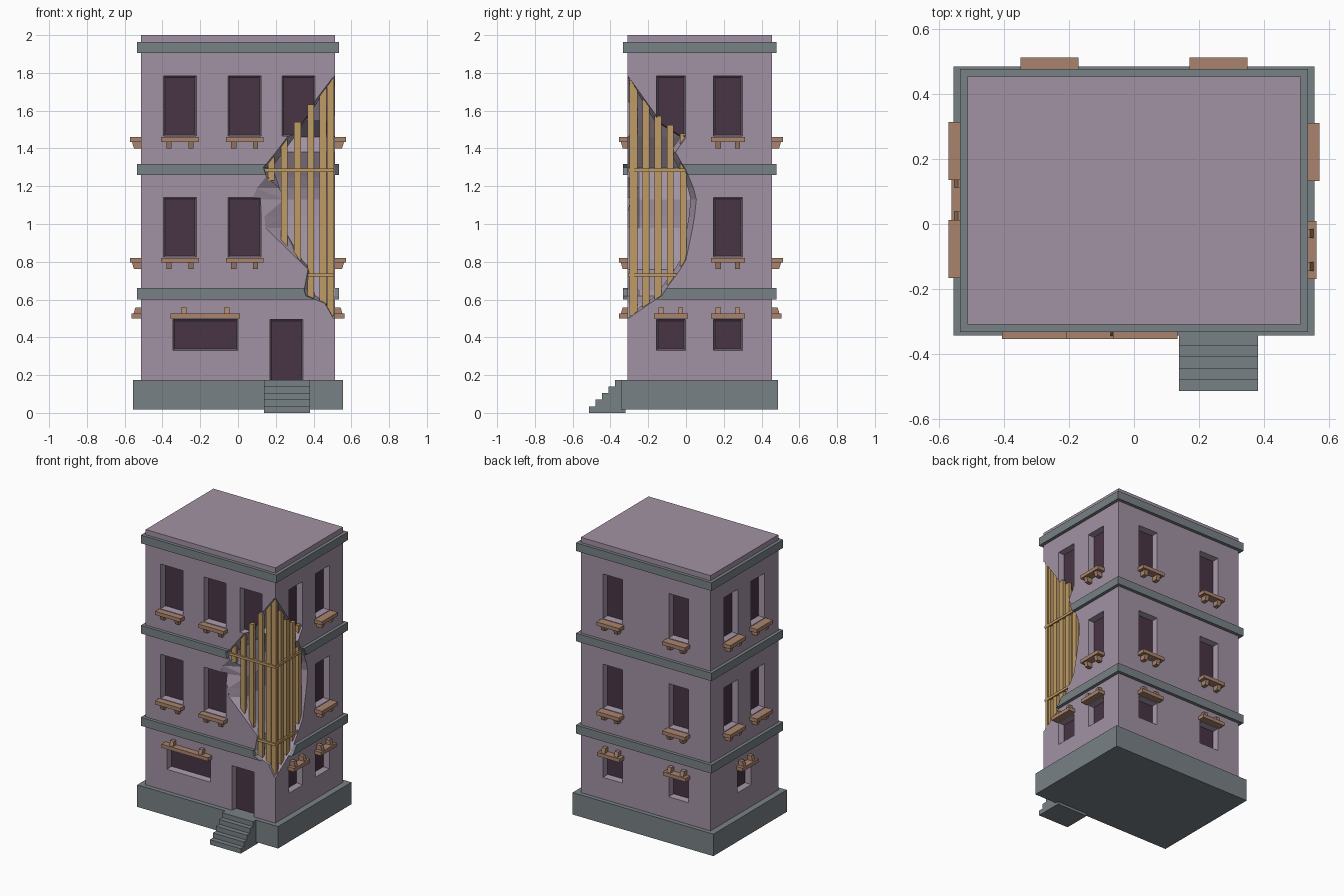
import bpy, bmesh

if "Cube" in bpy.data.objects:
    bpy.data.objects.remove(bpy.data.objects["Cube"])

X, Y0, Y1 = 0.513, -0.31, 0.455      # wall planes


def material(name, rgb):
    m = bpy.data.materials.new(name)
    m.diffuse_color = (*rgb, 1)
    m.use_nodes = True
    m.node_tree.nodes["Principled BSDF"].inputs["Base Color"].default_value = m.diffuse_color
    return m


WALL = material("mauve_plaster", (0.36, 0.29, 0.37))
STONE = material("grey_stone", (0.19, 0.22, 0.235))
DARK = material("dark_pane", (0.065, 0.035, 0.06))
WOOD = material("sill_wood", (0.40, 0.23, 0.155))
LATH = material("lath_wood", (0.52, 0.33, 0.13))


def loft(bm, rings, cyclic=False):
    """Skin a list of point rings; cap the ends unless the loft is cyclic."""
    vs = [[bm.verts.new(p) for p in r] for r in rings]
    n = len(vs[0])
    for a, b in zip(vs, vs[1:] + (vs[:1] if cyclic else [])):
        for i in range(n):
            bm.faces.new((a[i], a[(i + 1) % n], b[(i + 1) % n], b[i]))
    if not cyclic:
        bm.faces.new(vs[0])
        bm.faces.new(vs[-1])


def finish(bm, name, mat=None, cutters=()):
    bmesh.ops.recalc_face_normals(bm, faces=bm.faces)
    me = bpy.data.meshes.new(name)
    bm.to_mesh(me)
    bm.free()
    ob = bpy.data.objects.new(name, me)
    bpy.context.collection.objects.link(ob)
    if mat:
        me.materials.append(mat)
    else:
        ob.hide_render = True
        ob.display_type = 'WIRE'
    for c in cutters:
        m = ob.modifiers.new("cut", 'BOOLEAN')
        m.operation, m.solver, m.object = 'DIFFERENCE', 'EXACT', c
    return ob


def rect(x0, x1, y0, y1, z):
    return [(x0, y0, z), (x1, y0, z), (x1, y1, z), (x0, y1, z)]


def on_face(side, u, d, z):
    """u runs along the wall, d points out of it."""
    return {"front": (u, Y0 - d, z), "back": (u, Y1 + d, z),
            "right": (X + d, u, z), "left": (-X - d, u, z)}[side]


def block(bm, side, u0, u1, z0, z1, d0, d1, taper=0.0):
    """Box on a wall; the d0 end is shrunk by taper."""
    rings = []
    for d, t in ((d0, taper), (d1, 0)):
        rings.append([on_face(side, u, d, z) for u, z in
                      ((u0 + t, z0 + t), (u1 - t, z0 + t), (u1 - t, z1 - t), (u0 + t, z1 - t))])
    loft(bm, rings)


# Collapsed corner: height, front edge x, inner x, right edge y
BREAK = [(1.78, .505, .507, -.305), (1.55, .33, .36, -.14), (1.46, .26, .30, 0),
         (1.38, .20, .24, -.055), (1.30, .135, .18, -.01), (1.25, .15, .20, .015),
         (1.19, .10, .22, .04), (1.13, .075, .245, .055), (1.04, .14, .24, .045),
         (.98, .145, .24, .035), (.81, .32, .34, 0), (.76, .37, .39, -.03),
         (.65, .35, .40, -.11), (.62, .36, .41, -.13), (.58, .46, .47, -.19),
         (.50, .505, .507, -.305)]
rings = []
for z, xf, xi, yr in BREAK:
    yi = max(yr - .03, -.307)
    rings.append([(x, y, z) for x, y in (
        (xf, -.5), (.65, -.5), (.65, yr), (.511, yr), (max(.45, xi + .001), yi),
        (xi, yi), (xi, min(-.25, yi - .001)), (xf, -.309))])
bm = bmesh.new()
loft(bm, rings)
bmesh.ops.triangulate(bm, faces=bm.faces)
hole = finish(bm, "corner_break_cutter")

# Openings: side, centre, width, bottom, top, sill kind (1 below, -1 above, 0 none)
openings = []
for zb, zt, top in ((1.465, 1.785, True), (.825, 1.14, False)):
    openings += [("front", -.307, .175, zb, zt, 1), ("front", .035, .175, zb, zt, 1)]
    openings += [("right", .222, .155, zb, zt, 1)]
    openings += [("left", u, .155, zb, zt, 1) for u in (-.077, .225)]
    openings += [("back", u, .155, zb, zt, 1) for u in (-.26, .26)]
    if top:
        openings += [("front", .32, .175, zb, zt, 0), ("right", -.08, .155, zb, zt, 0)]
openings += [(s, u, .155, .33, .495, -1) for s, u in
             (("right", -.08), ("right", .222), ("left", .075), ("back", -.26), ("back", .26))]
openings += [("front", -.173, .345, .33, .495, -1), ("front", .256, .175, .165, .495, 0)]

cut, panes, sills = bmesh.new(), bmesh.new(), bmesh.new()
for side, u, w, zb, zt, kind in openings:
    h = w / 2
    block(cut, side, u - h, u + h, zb, zt, -.045, .002, .009)
    block(panes, side, u - h + .007, u + h - .007, zb + .007, zt - .007, -.055, -.041)
    if kind:
        edge = zb if kind > 0 else zt
        reach = .058 if side in ("left", "back", "right") else .045
        reach -= .008 if kind < 0 and side != "front" else 0
        lo, hi = sorted((edge - .03 * kind, edge - .004 * kind))
        e = .012
        block(sills, side, u - h - e, u + h + e, lo, hi, -.005, reach)
        # wedge brackets against the wall
        a, b = edge - .03 * kind, edge - .064 * kind
        for s in (-1, 1):
            c = u + s * (h * .66)
            prof = [(-.005, a), (reach - .01, a), (reach - .02, b), (-.005, b)]
            loft(sills, [[on_face(side, c + t, d, z) for d, z in prof] for t in (-.014, .014)])
openings_cut = finish(cut, "window_cutter")
finish(panes, "window_panes", DARK, [hole])
finish(sills, "window_sills", WOOD)

# Main block
bm = bmesh.new()
loft(bm, [rect(-X, X, Y0, Y1, z) for z in (.16, 2.0)])
finish(bm, "building_walls", WALL, [openings_cut, hole])

# Stone bands around each floor
for i, (z0, z1, e) in enumerate(((.60, .66, .023), (1.26, 1.317, .023), (1.905, 1.963, .023))):
    bm = bmesh.new()
    loft(bm, [rect(-X - o, X + o, Y0 - o, Y1 + o, z) for o, z in
              ((e, z0), (e, z1), (-.006, z1), (-.006, z0))], cyclic=True)
    finish(bm, f"stone_band_{i + 1}", STONE, [hole])

# Plinth
bm = bmesh.new()
loft(bm, [rect(-.557, .557, -.343, .486, z) for z in (.018, .175)])
finish(bm, "plinth", STONE)

# Front steps
prof = [(-.32, 0)]
for i in range(5):
    y = -.514 + i * .0345
    prof += [(y, i * .035), (y, (i + 1) * .035)]
prof.append((-.32, .175))
bm = bmesh.new()
loft(bm, [[(x, y, z) for y, z in prof] for x in (.138, .382)])
finish(bm, "front_steps", STONE)


def span(u, col, sign):
    """Lowest and highest crossing of the break outline at position u."""
    zs = []
    for a, b in zip(BREAK, BREAK[1:]):
        p, q = a[col] - u, b[col] - u
        if p * q <= 0 and p != q:
            zs.append(a[0] + (b[0] - a[0]) * p / (p - q))
    return min(zs), max(zs)


# Exposed laths and rails in the broken corner
bm = bmesh.new()
for side, col, spots in (("front", 1, (.245, .315, .385, .45, .49)),
                         ("right", 3, (-.275, -.212, -.148, -.083, -.015))):
    for u in spots:
        lo, hi = span(u, col, 1)
        block(bm, side, u - .018, u + .018, lo - .01, hi + .01, -.034, -.012)
block(bm, "front", .158, .192, 1.23, 1.36, -.034, -.012)
for z, xf, yr in ((1.285, .14, 0), (.73, .37, -.05)):
    block(bm, "front", xf, .505, z - .009, z + .009, -.02, -.004)
    block(bm, "right", -.305, yr, z - .009, z + .009, -.02, -.004)
finish(bm, "exposed_laths", LATH)
